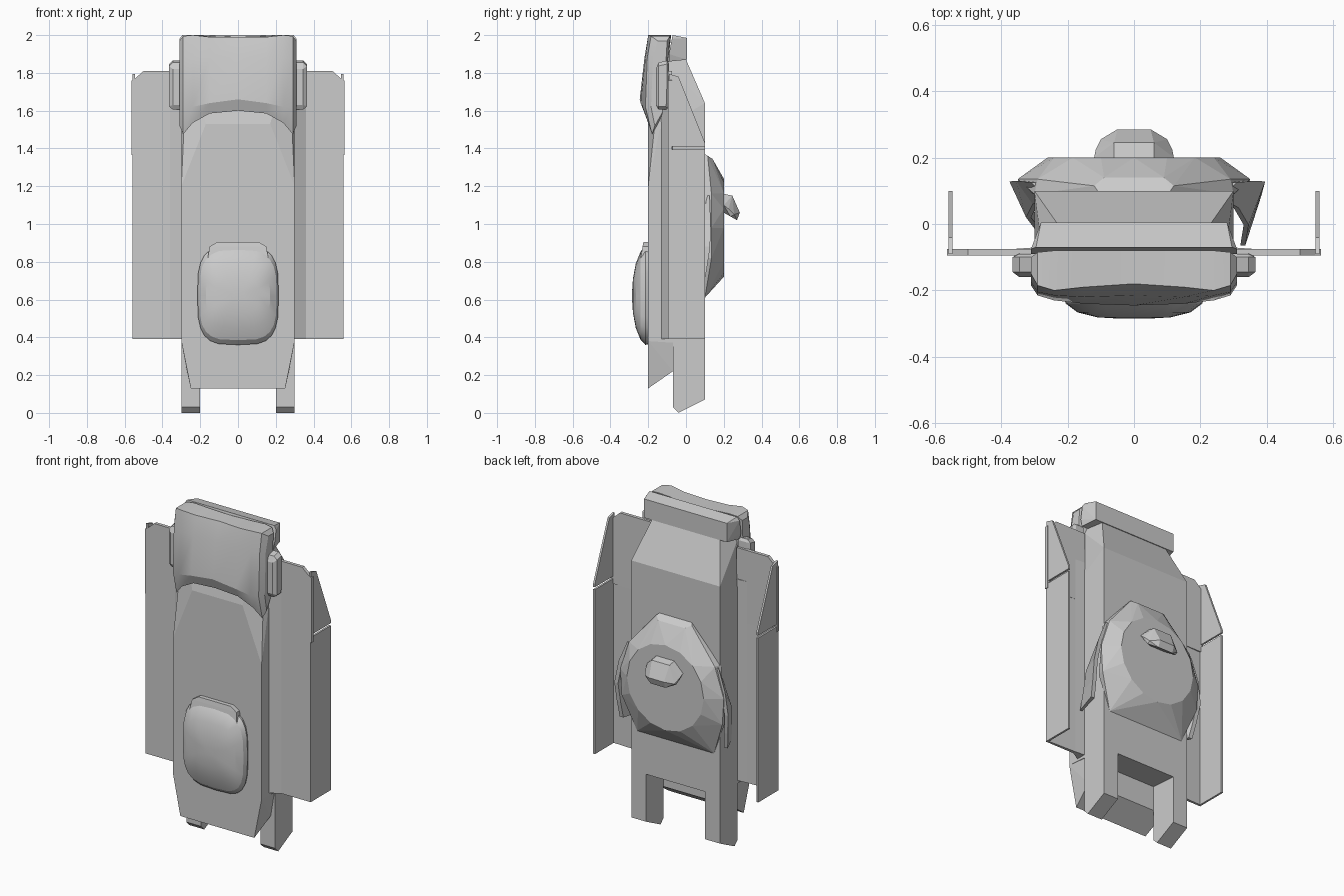
import bpy, bmesh, math

if "Cube" in bpy.data.objects:
    bpy.data.objects.remove(bpy.data.objects["Cube"])


def finish(bm, name, smooth=None):
    bmesh.ops.recalc_face_normals(bm, faces=bm.faces)
    me = bpy.data.meshes.new(name)
    bm.to_mesh(me)
    bm.free()
    ob = bpy.data.objects.new(name, me)
    bpy.context.collection.objects.link(ob)
    if smooth:
        bpy.ops.object.select_all(action='DESELECT')
        ob.select_set(True)
        bpy.context.view_layer.objects.active = ob
        bpy.ops.object.shade_smooth_by_angle(angle=math.radians(smooth))
    return ob


def solid(name, pts, mirror=True):
    """Convex faceted solid; points are mirrored in x to make it symmetric."""
    if mirror:
        pts = list(pts) + [(-x, y, z) for x, y, z in pts if x]
    bm = bmesh.new()
    for p in pts:
        bm.verts.new(p)
    r = bmesh.ops.convex_hull(bm, input=bm.verts)
    junk = {g for g in r['geom_interior'] + r['geom_unused'] if isinstance(g, bmesh.types.BMVert)}
    bmesh.ops.delete(bm, geom=list(junk), context='VERTS')
    bmesh.ops.dissolve_limit(bm, angle_limit=0.02, verts=bm.verts, edges=bm.edges)
    return finish(bm, name)


def loft(name, rings, smooth=None):
    bm = bmesh.new()
    vs = [[bm.verts.new(p) for p in ring] for ring in rings]
    n = len(vs[0])
    for a, b in zip(vs, vs[1:]):
        for i in range(n):
            j = (i + 1) % n
            bm.faces.new((a[i], a[j], b[j], b[i]))
    bm.faces.new(vs[0])
    bm.faces.new(vs[-1])
    return finish(bm, name, smooth)


def prism(name, prof, axis, a, b):
    """Extrude a 2D outline along an axis, on both sides of the model."""
    def put(p, t):
        return {'x': (t, p[0], p[1]), 'z': (p[0], p[1], t), 'y': (p[0], t, p[1])}[axis]
    for side, s in (("right", 1), ("left", -1)):
        rings = [[(s * q[0], q[1], q[2]) for q in (put(p, t) for p in prof)] for t in (a, b)]
        loft(f"{name}_{side}", rings)


# main hull with cut front corners and sloped rear top
solid("hull", [(.3, -.2, .38), (.3, -.2, 1.2), (.17, -.2, 1.53), (.3, -.14, 1.5),
               (.27, -.13, 1.86), (.15, -.18, 1.6), (.23, 0, 1.87),
               (.3, .1, 1.64), (.3, .1, .36), (.3, -.07, .37)])
# lower front lip
solid("front_lip", [(.25, -.2, .13), (.3, -.2, .38), (.27, -.07, .22), (.3, -.07, .4)])
# two rear prongs
prism("prong", [(-.07, .03), (-.04, 0), (.1, .07), (.1, .4), (-.07, .4)], 'x', .2, .3)

# side panels: fairing, L-shaped lower panel, upper plate, upper fin
prism("fairing", [(.29, -.135), (.36, -.095), (.36, -.075), (.29, -.07)], 'z', .39, 1.62)
prism("side_panel", [(.34, -.095), (.558, -.095), (.558, .1), (.546, .1), (.546, -.082), (.34, -.075)],
      'z', .39, 1.395)
prism("upper_panel", [(.29, 1.365), (.563, 1.365), (.563, 1.76), (.545, 1.77), (.5, 1.81), (.29, 1.81)],
      'y', -.095, -.075)
prism("upper_fin", [(-.09, 1.41), (.1, 1.41), (.1, 1.43), (-.04, 1.78), (-.09, 1.795)], 'x', .546, .558)

# head cowl lofted across x, with drooping cheeks
half = [
    (.31, [(-.1, 1.97), (-.15, 1.97), (-.175, 1.88), (-.185, 1.62), (-.165, 1.52), (-.12, 1.6)]),
    (.29, [(-.085, 1.995), (-.185, 1.995), (-.205, 1.88), (-.215, 1.62), (-.18, 1.475), (-.12, 1.58)]),
    (.24, [(-.08, 2), (-.2, 2), (-.215, 1.88), (-.23, 1.62), (-.2, 1.535), (-.12, 1.6)]),
    (.15, [(-.08, 1.995), (-.19, 1.99), (-.22, 1.88), (-.24, 1.64), (-.215, 1.585), (-.12, 1.62)]),
    (.0, [(-.08, 1.99), (-.18, 1.99), (-.215, 1.88), (-.245, 1.66), (-.225, 1.6), (-.12, 1.64)]),
]
cols = half + [(-x, p) for x, p in half[-2::-1]]
loft("head_cowl", [[(x, y, z) for y, z in p] for x, p in cols], 25)
# rear bar of the head
solid("head_bar", [(.31, -.075, 1.98), (.295, -.07, 2), (.28, .005, 1.985), (.28, .005, 1.87),
                   (.3, -.09, 1.86), (.31, -.09, 1.9)])
# ear pods
for s in (1, -1):
    solid("ear_pod_" + ("right" if s > 0 else "left"),
          [(s * x, y, z) for x, d in ((.29, 0), (.345, 0), (.365, .018))
           for y, z in ((-.16 + d, 1.63), (-.145, 1.605 + d), (-.09 - d, 1.605 + d), (-.085 - d, 1.64),
                        (-.09 - d, 1.85 - d), (-.1, 1.865 - d), (-.145, 1.855 - d), (-.16 + d, 1.82))],
          False)

# front dome: rounded-rectangle rings, flattening toward the front
def rounded(rx, rz, y, cz, n=24):
    ring = []
    for i in range(n):
        a = 2 * math.pi * i / n
        c, s = math.cos(a), math.sin(a)
        ring.append((rx * math.copysign(abs(c) ** .55, c), y, cz + rz * math.copysign(abs(s) ** .6, s)))
    return ring

loft("front_dome", [rounded(.205, .26, -.19, .625), rounded(.215, .262, -.215, .622),
                    rounded(.205, .235, -.24, .62), rounded(.17, .17, -.266, .62),
                    rounded(.11, .09, -.281, .62), rounded(.04, .03, -.285, .62)], 20)
solid("dome_hood", [(.15, -.2, .88), (.11, -.2, .905), (.11, -.225, .905), (.15, -.23, .88),
                    (.16, -.24, .82), (.16, -.2, .82)])

# rear turret: wide faceted skirt rising to a round deck
deck = [(.26 * math.cos(a), .2, .98 + .26 * math.sin(a))
        for a in (2 * math.pi * i / 16 for i in range(16))]
solid("turret", deck + [(.11, .1, 1.37), (.12, .115, 1.36), (.09, .14, 1.345), (.29, .135, 1.16),
                        (.35, .135, .98), (.34, .135, .82), (.26, .1, .61), (.3, .09, 1.16), (.33, .09, .82)])
# hooded hatch on the deck
solid("hatch", [(.12, .2, 1.1), (.115, .225, 1.08), (.1, .255, 1.05), (.05, .285, 1.06), (.05, .27, 1.02),
                (.1, .235, 1.04), (.06, .245, 1.15), (.06, .2, 1.16), (.05, .2, 1.06)])

# curved guards hanging from the turret sides
for name, s, dx, dy in (("guard_right", 1, .04, -.045), ("guard_left", -1, 0, 0)):
    path = [(.30, .08, .125, 1.15), (.345, .06, .13, 1.02), (.365, .02, .128, .88),
            (.35, 0, .11, .76), (.335, -.02, .09, .66)]
    rings = []
    for i, (x, y0, y1, z) in enumerate(path):
        k = i / 4
        xo, xi = x + dx * k, x - .04 + dx * k
        rings.append([(s * (xo + .01), y1, z), (s * xi, y0 + dy * k, z),
                      (s * (xi - .015), y0 + dy * k, z), (s * (xo - .015), y1, z)])
    loft(name, rings)
